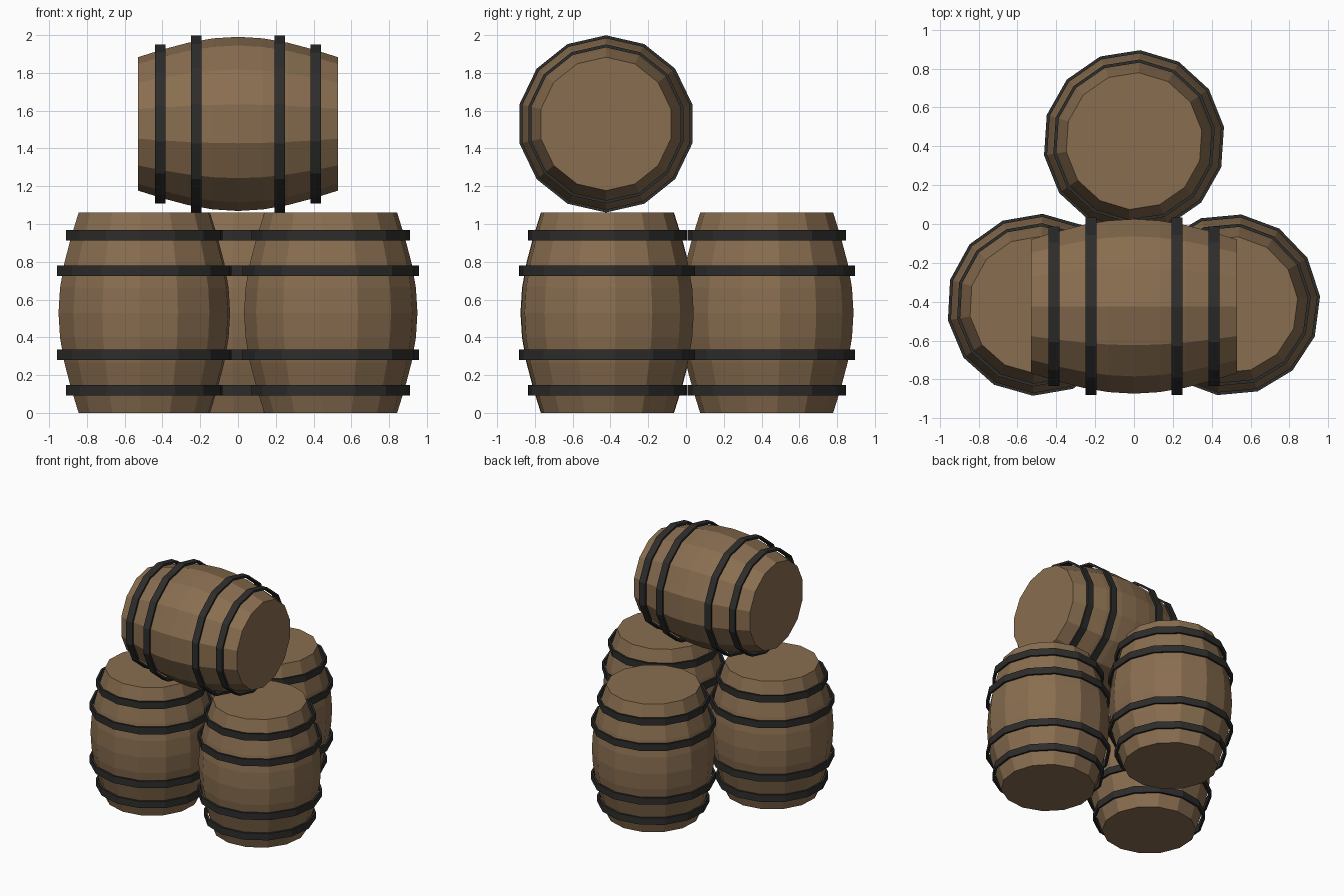
import bpy, bmesh
from math import sin, cos, pi, radians
from mathutils import Matrix

if "Cube" in bpy.data.objects:
    bpy.data.objects.remove(bpy.data.objects["Cube"])

SIDES = 14
LENGTH = 1.06
R_END, BULGE = 0.353, 0.108


def material(name, rgb):
    m = bpy.data.materials.new(name)
    m.diffuse_color = (*rgb, 1)
    m.use_nodes = True
    m.node_tree.nodes["Principled BSDF"].inputs["Base Color"].default_value = m.diffuse_color
    return m


WOOD = material("wood", (0.25, 0.155, 0.08))
IRON = material("iron", (0.027, 0.026, 0.025))


def radius_at(z):
    return R_END + BULGE * sin(pi * (z / LENGTH + 0.5))


def ring(bm, r, z):
    return [bm.verts.new((r * cos(2 * pi * i / SIDES), r * sin(2 * pi * i / SIDES), z))
            for i in range(SIDES)]


def bridge(bm, a, b):
    for i in range(SIDES):
        j = (i + 1) % SIDES
        bm.faces.new((a[i], a[j], b[j], b[i]))


def finish(bm, name, mat, matrix):
    bmesh.ops.recalc_face_normals(bm, faces=bm.faces)
    me = bpy.data.meshes.new(name)
    bm.to_mesh(me)
    bm.free()
    me.materials.append(mat)
    ob = bpy.data.objects.new(name, me)
    ob.matrix_world = matrix
    bpy.context.collection.objects.link(ob)


def barrel(name, matrix):
    # bulging wooden body with flat ends
    bm = bmesh.new()
    steps = 8
    zs = [LENGTH * (k / steps - 0.5) for k in range(steps + 1)]
    rings = [ring(bm, radius_at(z), z) for z in zs]
    for a, b in zip(rings, rings[1:]):
        bridge(bm, a, b)
    bm.faces.new(rings[0])
    bm.faces.new(rings[-1])
    finish(bm, name + "_body", WOOD, matrix)

    # four flat iron hoops standing slightly off the wood
    bm = bmesh.new()
    for z in (-0.411, -0.222, 0.222, 0.411):
        outer = radius_at(z) + 0.0305
        inner = outer - 0.016
        loop = [ring(bm, r, z + dz) for r, dz in
                ((outer, -0.028), (outer, 0.028), (inner, 0.028), (inner, -0.028))]
        for k in range(4):
            bridge(bm, loop[k], loop[(k + 1) % 4])
    finish(bm, name + "_hoops", IRON, matrix)


# three standing barrels, each turned a little differently
for name, x, y, turn in (("left_barrel", -0.496, -0.416, 9.8),
                         ("right_barrel", 0.491, -0.416, 5.3),
                         ("back_barrel", 0.0, 0.427, 9.0)):
    barrel(name, Matrix.Translation((x, y, LENGTH / 2)) @ Matrix.Rotation(radians(turn), 4, 'Z'))

# one barrel lying across the front pair
barrel("top_barrel", Matrix.Translation((0, -0.424, 1.53)) @ Matrix.Rotation(pi / 2, 4, 'Y'))
